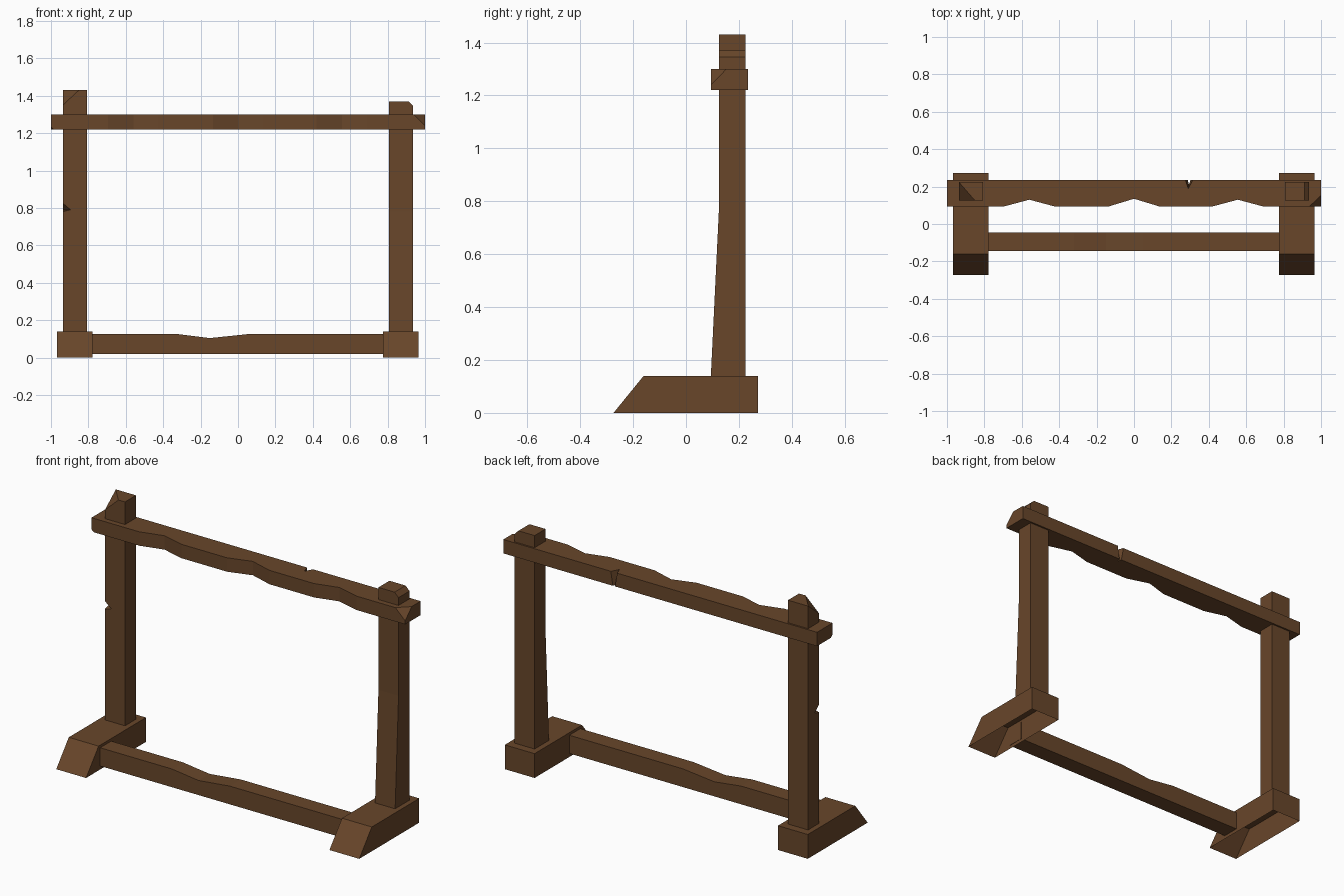
import bpy, bmesh
from mathutils import Vector

if "Cube" in bpy.data.objects:
    bpy.data.objects.remove(bpy.data.objects["Cube"])

wood = bpy.data.materials.new("wood")
wood.diffuse_color = (0.138, 0.061, 0.023, 1)
wood.use_nodes = True
wood.node_tree.nodes["Principled BSDF"].inputs["Base Color"].default_value = wood.diffuse_color


def finish(name, bm):
    bmesh.ops.recalc_face_normals(bm, faces=bm.faces)
    me = bpy.data.meshes.new(name)
    bm.to_mesh(me)
    bm.free()
    me.materials.append(wood)
    ob = bpy.data.objects.new(name, me)
    bpy.context.collection.objects.link(ob)
    return ob


def prism(profile, axis, lo, hi):
    """Extrude a 2D profile along an axis (profile = remaining axes in order)."""
    bm = bmesh.new()

    def point(p, t):
        c = list(p)
        c.insert(axis, t)
        return bm.verts.new(c)
    a = [point(p, lo) for p in profile]
    b = [point(p, hi) for p in profile]
    n = len(a)
    bm.faces.new(a)
    bm.faces.new(b[::-1])
    for i in range(n):
        bm.faces.new((a[i], a[(i + 1) % n], b[(i + 1) % n], b[i]))
    bmesh.ops.recalc_face_normals(bm, faces=bm.faces)
    return bm


def chop(bm, p, q, r, outside):
    """Cut away the side of plane pqr that holds the point outside."""
    p, q, r, outside = map(Vector, (p, q, r, outside))
    no = (q - p).cross(r - p).normalized()
    if no.dot(outside - p) < 0:
        no = -no
    res = bmesh.ops.bisect_plane(bm, geom=bm.verts[:] + bm.edges[:] + bm.faces[:],
                                 plane_co=p, plane_no=no, clear_outer=True)
    edges = [e for e in res["geom_cut"] if isinstance(e, bmesh.types.BMEdge)]
    bmesh.ops.holes_fill(bm, edges=edges)


def carve(ob, points):
    """Subtract the convex hull of the points."""
    bm = bmesh.new()
    for p in points:
        bm.verts.new(p)
    bmesh.ops.convex_hull(bm, input=bm.verts[:])
    cutter = finish("cutter", bm)
    cutter.hide_render = True
    mod = ob.modifiers.new("nick", 'BOOLEAN')
    mod.operation, mod.solver, mod.object = 'DIFFERENCE', 'EXACT', cutter
    bpy.context.view_layer.objects.active = ob
    bpy.ops.object.modifier_apply(modifier=mod.name)
    bpy.data.objects.remove(cutter)


# Feet: sloped toe, hollow underneath
for name, x in (("left_foot", -0.872), ("right_foot", 0.87)):
    bm = prism([(-0.274, 0), (0.272, 0), (0.272, 0.14), (-0.16, 0.14)], 0, x - 0.095, x + 0.095)
    under = [f for f in bm.faces if all(v.co.z < 0.001 for v in f.verts)]
    bmesh.ops.delete(bm, geom=under, context='FACES_ONLY')
    finish(name, bm)

# Lower rail with a worn dip
finish("lower_rail", prism([(-0.78, 0.02), (0.777, 0.02), (0.777, 0.125), (0.05, 0.125),
                            (-0.15, 0.104), (-0.32, 0.125), (-0.78, 0.125)], 1, -0.145, -0.045))

# Left post: broken top corner and a nick in the front edge
L, F = -0.936, 0.125
bm = prism([(F, 0.14), (0.225, 0.14), (0.225, 1.43), (F, 1.43)], 0, L, -0.808)
chop(bm, (-0.85, F, 1.43), (L, 0.224, 1.43), (L, F, 1.35), (L, F, 1.43))
post = finish("left_post", bm)
a, b = Vector((-0.895, F, 0.79)), Vector((L, 0.165, 0.79))
m = (a + b) / 2
carve(post, [m + (a - m) * 2, m + (b - m) * 2,
             m + (Vector((L, F, 0.825)) - m) * 2, m + (Vector((L, F, 0.78)) - m) * 2])

# Right post: flared front, bevelled top edge
bm = prism([(0.094, 0.14), (0.225, 0.14), (0.225, 1.37), (F, 1.37), (F, 0.78)], 0, 0.808, 0.936)
chop(bm, (0.911, 0, 1.37), (0.911, 1, 1.37), (0.936, 0, 1.345), (0.936, 0, 1.37))
finish("right_post", bm)

# Top beam: wavy front, chipped corners, nick at the back
y = 0.094
front = [(-1, y)]
for x, w in ((-0.56, 0.13), (0, 0.135), (0.555, 0.13)):
    front += [(x - 0.135, y), (x, w), (x + 0.135, y)]
bm = prism(front + [(1, y), (1, 0.235), (-1, 0.235)], 2, 1.22, 1.30)
chop(bm, (0.938, y, 1.30), (1, 0.153, 1.30), (1, y, 1.24), (1, y, 1.30))
chop(bm, (-0.985, y, 1.22), (-1, y + 0.015, 1.22), (-1, y, 1.233), (-1, y, 1.22))
beam = finish("top_beam", bm)
carve(beam, [(0.27, 0.245, 1.31), (0.32, 0.245, 1.31), (0.29, 0.187, 1.31),
             (0.288, 0.245, 1.21), (0.303, 0.245, 1.21), (0.294, 0.215, 1.21)])
